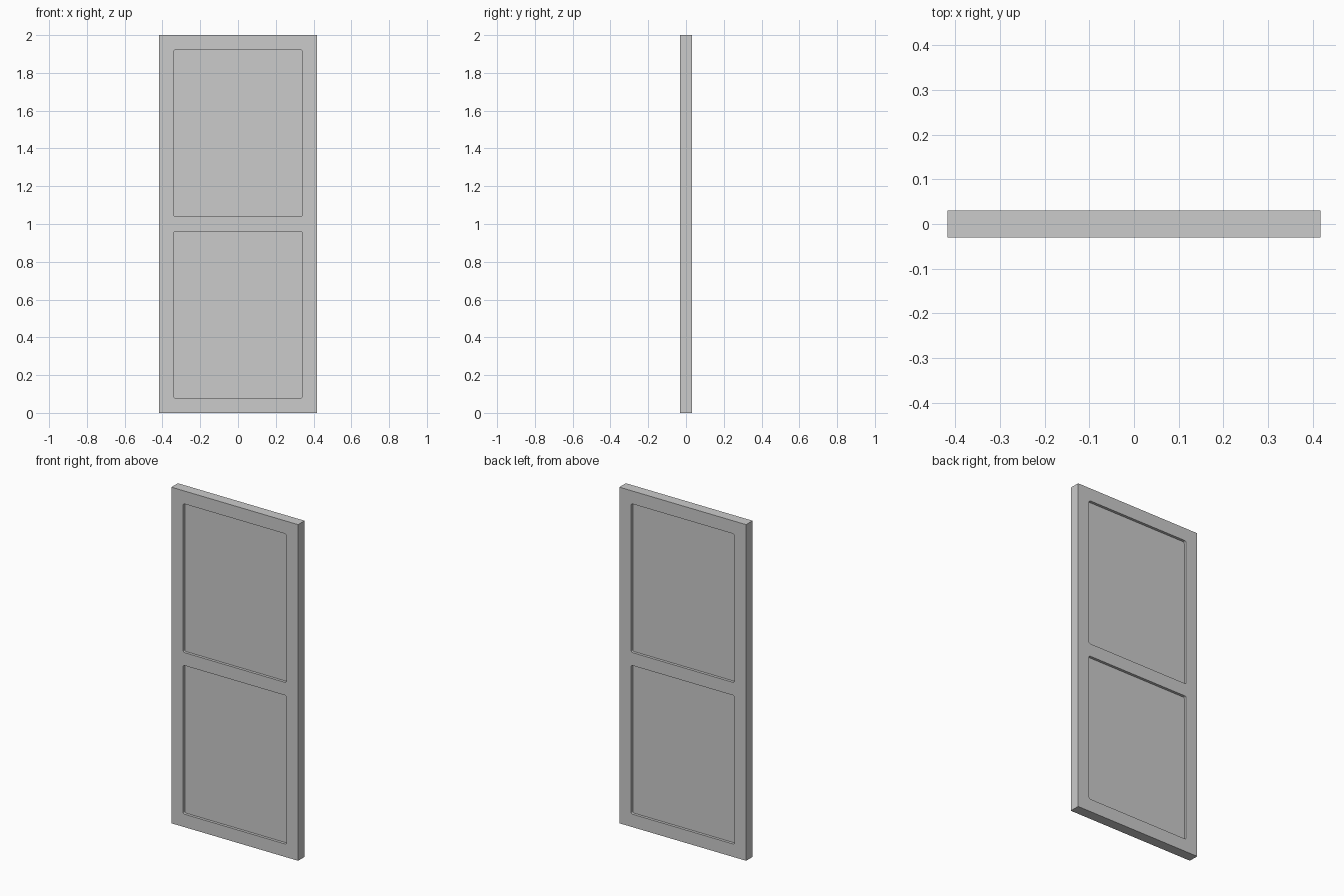
import bpy, bmesh

if "Cube" in bpy.data.objects:
    bpy.data.objects.remove(bpy.data.objects["Cube"])

W, T, H = 0.834, 0.061, 2.0      # door width, thickness, height
RAIL = 0.077                     # frame width around and between panels
DEPTH = 0.016                    # panel recess on each face
RADIUS = 0.01                    # panel corner rounding


def box(name, size, center, radius=0):
    """Box whose edges running along y can be rounded."""
    bm = bmesh.new()
    bmesh.ops.create_cube(bm, size=1)
    bmesh.ops.scale(bm, vec=size, verts=bm.verts)
    bmesh.ops.translate(bm, vec=center, verts=bm.verts)
    if radius:
        edges = [e for e in bm.edges
                 if abs(e.verts[0].co.y - e.verts[1].co.y) > 1e-4]
        bmesh.ops.bevel(bm, geom=edges, offset=radius, segments=4,
                        profile=0.5, affect='EDGES')
    bmesh.ops.recalc_face_normals(bm, faces=bm.faces)
    mesh = bpy.data.meshes.new(name)
    bm.to_mesh(mesh)
    bm.free()
    obj = bpy.data.objects.new(name, mesh)
    bpy.context.collection.objects.link(obj)
    return obj


# Door slab
door = box("door", (W, T, H), (0, 0, H / 2))

# Recessed upper and lower panels on the front and back faces
panel_h = (H - 3 * RAIL) / 2
cutters = []
for side in (-1, 1):
    for row in (0, 1):
        z = RAIL + panel_h / 2 + row * (panel_h + RAIL)
        cutter = box("panel_cutter", (W - 2 * RAIL, 2 * DEPTH, panel_h),
                     (0, side * T / 2, z), RADIUS)
        cutter.hide_render = True
        mod = door.modifiers.new("panel_recess", 'BOOLEAN')
        mod.operation = 'DIFFERENCE'
        mod.solver = 'EXACT'
        mod.object = cutter
        cutters.append(cutter)

# Apply the recesses and remove the cutters
bpy.context.view_layer.objects.active = door
door.select_set(True)
for mod in list(door.modifiers):
    bpy.ops.object.modifier_apply(modifier=mod.name)
for cutter in cutters:
    bpy.data.objects.remove(cutter)
